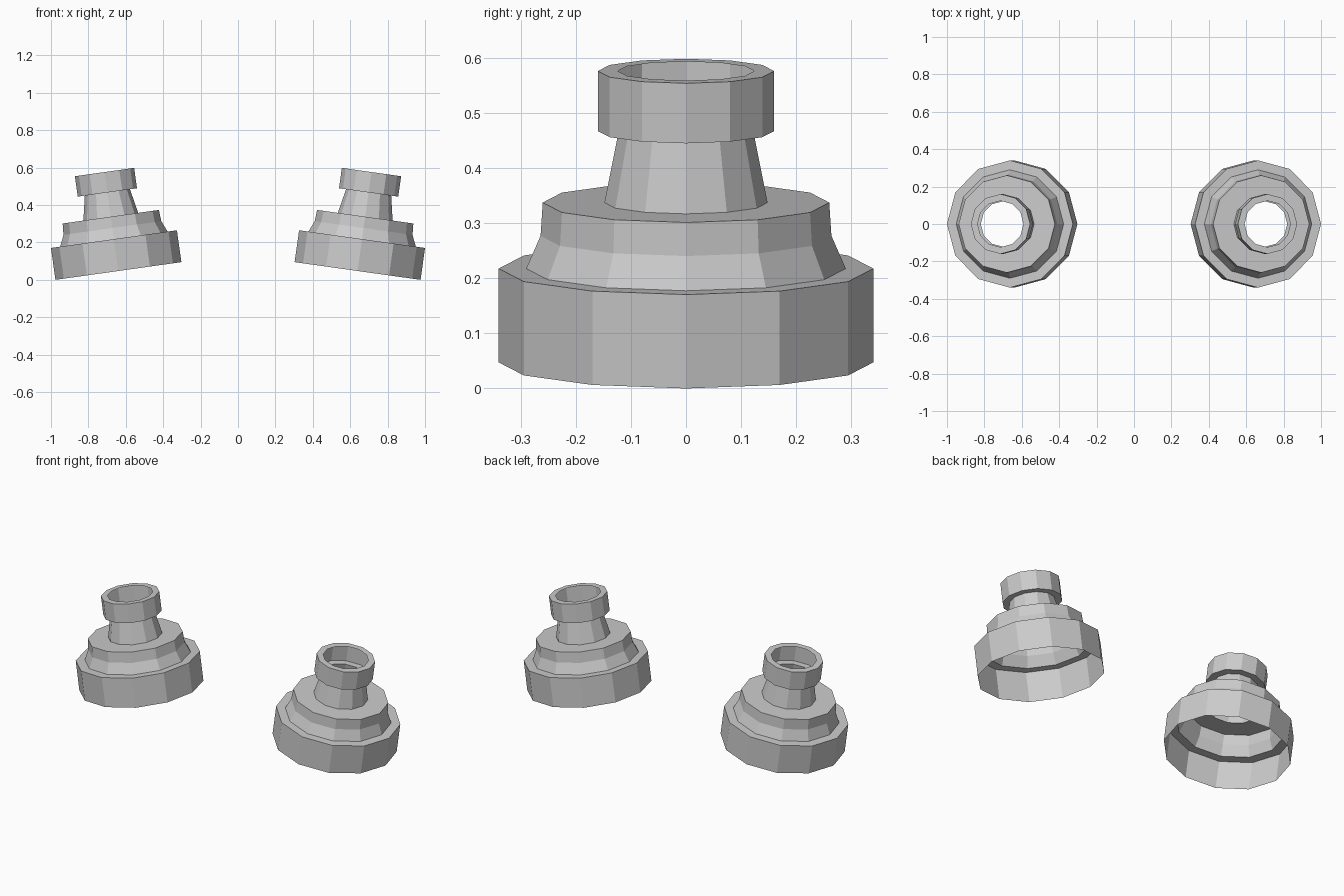
import bpy, bmesh, math

if "Cube" in bpy.data.objects:
    bpy.data.objects.remove(bpy.data.objects["Cube"])

SIDES = 12
TILT = math.radians(8)

# Open shell profile (radius, height), from the base rim up to the collar lip
PROFILE = [(0.34, 0.0), (0.34, 0.172), (0.29, 0.172), (0.264, 0.232),
           (0.26, 0.293), (0.148, 0.293), (0.122, 0.424), (0.16, 0.424),
           (0.16, 0.534), (0.124, 0.534)]


def stepped_nozzle(name, side):
    bm = bmesh.new()
    rings = []
    for r, z in PROFILE:
        rings.append([bm.verts.new((r * math.cos(2 * math.pi * i / SIDES),
                                    r * math.sin(2 * math.pi * i / SIDES), z))
                      for i in range(SIDES)])
    for low, high in zip(rings, rings[1:]):
        for i in range(SIDES):
            j = (i + 1) % SIDES
            bm.faces.new((low[i], low[j], high[j], high[i]))
    mesh = bpy.data.meshes.new(name)
    bm.to_mesh(mesh)
    bm.free()
    obj = bpy.data.objects.new(name, mesh)
    bpy.context.collection.objects.link(obj)
    # Lean outward, with the lowest rim point on the ground
    obj.location = (side * 0.6394, 0, 0.34 * math.sin(TILT))
    obj.rotation_euler = (0, side * TILT, 0)
    return obj


# Mirrored pair
stepped_nozzle("right_nozzle", 1)
stepped_nozzle("left_nozzle", -1)
